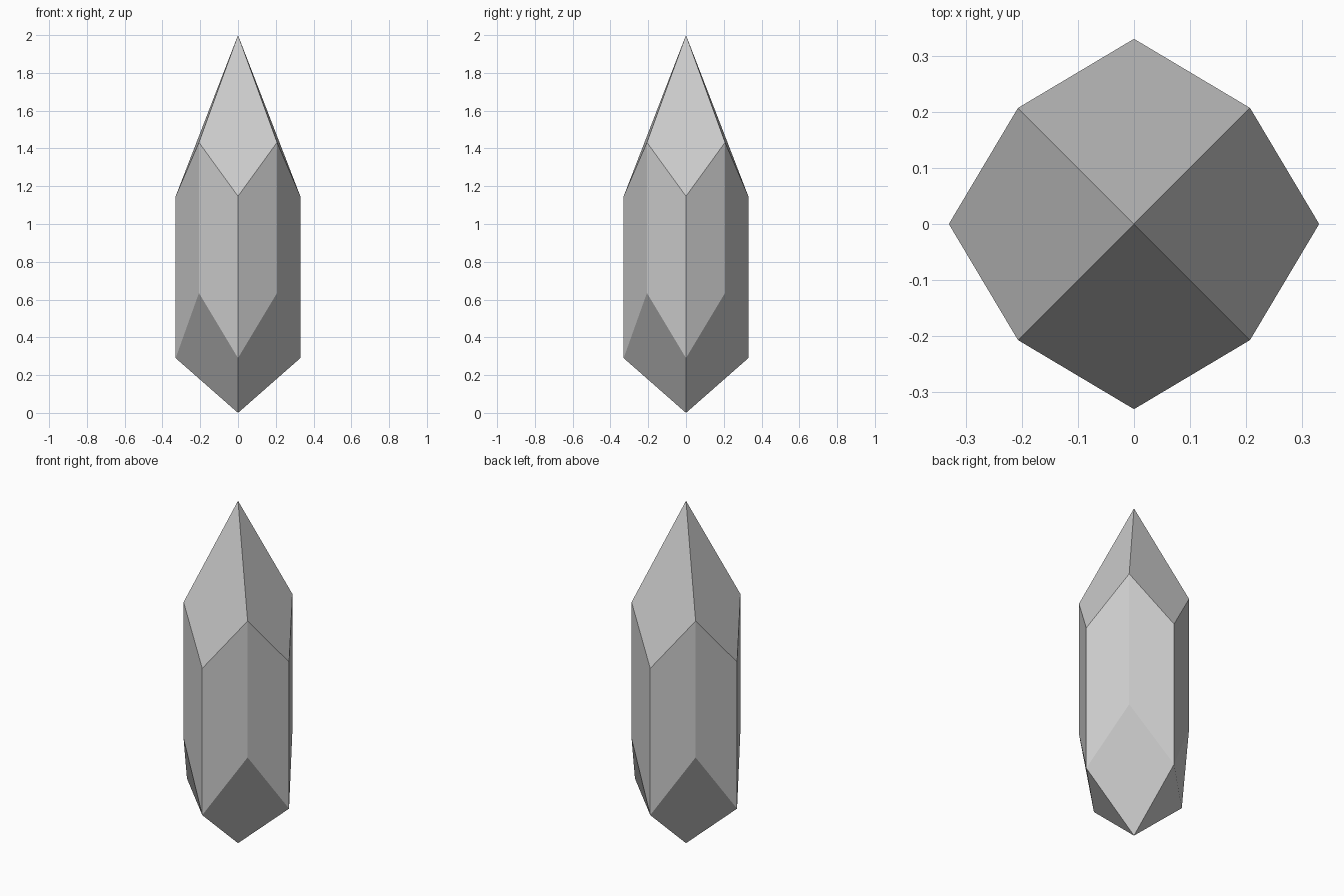
import bpy, bmesh
from math import sin, cos, pi

if "Cube" in bpy.data.objects:
    bpy.data.objects.remove(bpy.data.objects["Cube"])

R_AXIS, R_DIAG = 0.33, 0.2925   # octagon corner radii: on the axes / on the diagonals

bm = bmesh.new()


def ring(z_axis, z_diag):
    """Zigzag octagon: even corners lie on the axes, odd ones on the diagonals."""
    verts = []
    for i in range(8):
        r, z = (R_DIAG, z_diag) if i % 2 else (R_AXIS, z_axis)
        verts.append(bm.verts.new((r * cos(i * pi / 4), r * sin(i * pi / 4), z)))
    return verts


low = ring(0.29, 0.635)
high = ring(1.147, 1.432)
base = bm.verts.new((0, 0, 0))
tip = bm.verts.new((0, 0, 2))

# Eight prism sides
for i in range(8):
    j = (i + 1) % 8
    bm.faces.new((low[i], low[j], high[j], high[i]))

# Kite facets: four at the tip facing the axes, four at the base facing the diagonals
for i in range(0, 8, 2):
    bm.faces.new((tip, high[i - 1], high[i], high[i + 1]))
    bm.faces.new((low[(i + 2) % 8], low[i + 1], low[i], base))

mesh = bpy.data.meshes.new("crystal")
bm.to_mesh(mesh)
bm.free()
bpy.context.collection.objects.link(bpy.data.objects.new("crystal", mesh))
